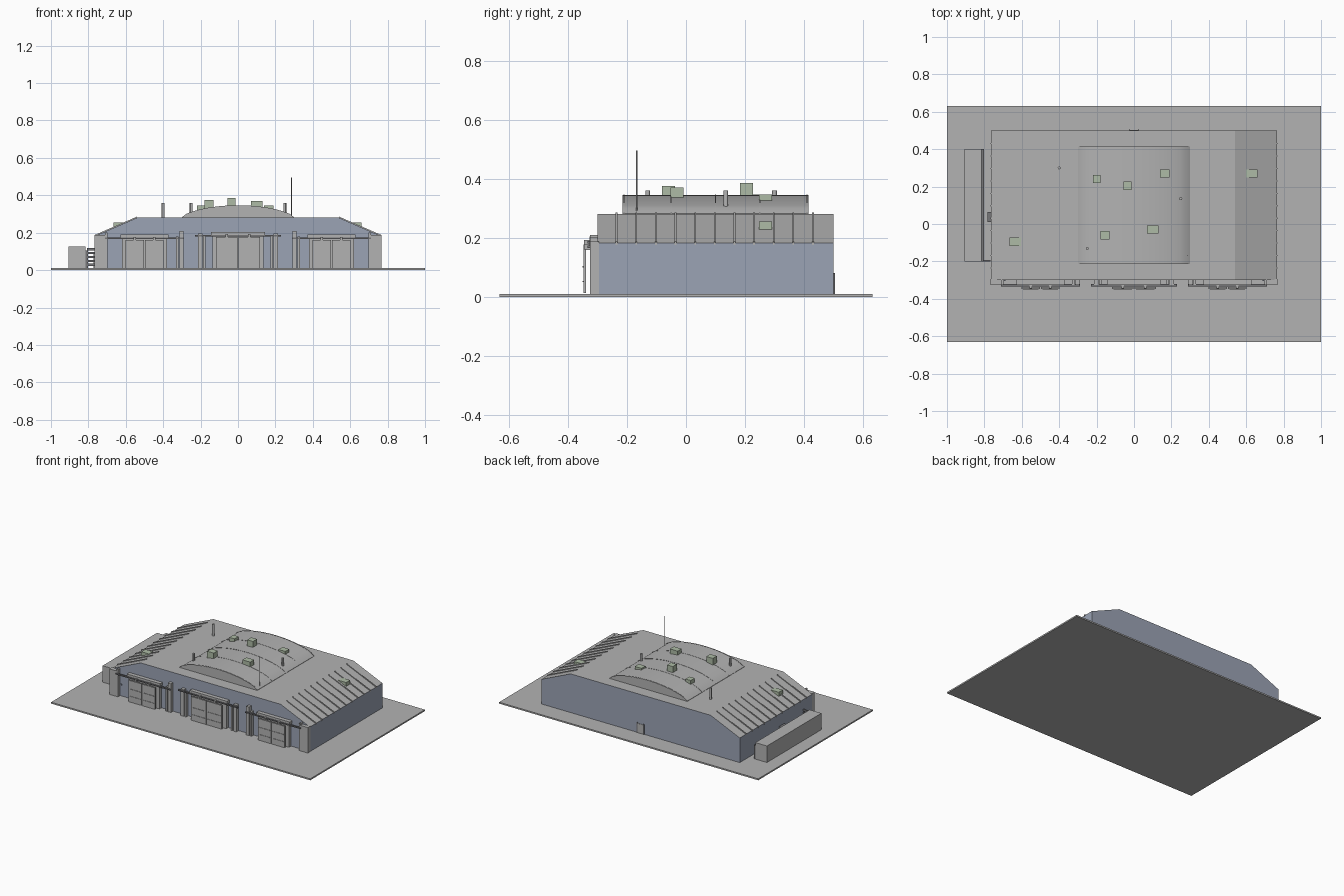
import bpy, math
from mathutils import Matrix, Vector


def mat(name, rgb):
    m = bpy.data.materials.new(name)
    m.diffuse_color = (*rgb, 1)
    return m


GREY = mat("grey concrete", (0.45, 0.45, 0.45))
BLUE = mat("blue grey cladding", (0.33, 0.37, 0.46))
GREEN = mat("pale green metal", (0.42, 0.50, 0.38))
DARK = mat("dark steel", (0.18, 0.18, 0.19))


def mesh(name, verts, faces, *mats):
    me = bpy.data.meshes.new(name)
    me.from_pydata(verts, [], faces)
    for m in mats:
        me.materials.append(m)
    ob = bpy.data.objects.new(name, me)
    bpy.context.collection.objects.link(ob)
    return ob


def box(name, x0, x1, y0, y1, z0, z1, m=GREY):
    v = [(x, y, z) for x in (x0, x1) for y in (y0, y1) for z in (z0, z1)]
    f = [(0, 1, 3, 2), (4, 6, 7, 5), (0, 4, 5, 1), (2, 3, 7, 6), (0, 2, 6, 4), (1, 5, 7, 3)]
    return mesh(name, v, f, m)


def prism(name, profile, y0, y1, *mats):
    """Extrude a counter-clockwise x-z profile along y."""
    n = len(profile)
    v = [(x, y, z) for y in (y0, y1) for x, z in profile]
    f = [tuple(range(n)), tuple(reversed(range(n, 2 * n)))]
    f += [(i, i + n, (i + 1) % n + n, (i + 1) % n) for i in range(n)]
    return mesh(name, v, f, *mats)


def post(name, x, y, z0, z1, r, m=GREY):
    bpy.ops.mesh.primitive_cylinder_add(vertices=12, radius=r, depth=z1 - z0,
                                        location=(x, y, (z0 + z1) / 2))
    ob = bpy.context.object
    ob.name = name
    ob.data.materials.append(m)
    bpy.ops.object.shade_smooth_by_angle()


# Ground slab
box("ground_slab", -1, 1, -0.632, 0.632, 0, 0.01)

# Hall with sloped roof: upward faces are grey, walls and gables blue
hall = prism("hall", [(-0.765, 0.01), (0.765, 0.01), (0.765, 0.182), (0.54, 0.28),
                      (-0.54, 0.28), (-0.765, 0.182)], -0.30, 0.50, GREY, BLUE)
for p in hall.data.polygons:
    p.material_index = 0 if p.normal.z > 0.3 else 1

# Curved raised roof with thin seams
def arc(r_add=0.0):
    pts = []
    for i in range(25):
        x = 0.30 - 0.6 * i / 24
        pts.append((x, 0.282 + 0.063 * (1 - (x / 0.30) ** 2) ** 0.7 + r_add))
    return [(-0.30, 0.275), (0.30, 0.275)] + pts

bpy.context.view_layer.objects.active = None
dome = prism("curved_roof", arc(), -0.215, 0.415, GREY)
seams = [prism("roof_seam", arc(0.0015), y - 0.002, y + 0.002, GREY)
         for y in (-0.21, -0.05, 0.1, 0.25, 0.41)]
for ob in [dome] + seams:
    bpy.ops.object.select_all(action='DESELECT')
    ob.select_set(True)
    bpy.context.view_layer.objects.active = ob
    bpy.ops.object.shade_smooth_by_angle()

# Ribs along both roof slopes
for s in (-1, 1):
    for i in range(11):
        y = -0.235 + 0.0665 * i
        prof = [(0.54, 0.275), (0.768, 0.176), (0.768, 0.187), (0.54, 0.286)]
        if s < 0:
            prof = [(-x, z) for x, z in reversed(prof)]
        prism("slope_rib", prof, y - 0.003, y + 0.003, GREY)

# Roof equipment boxes: centre x, y, half width, bottom, top
for x, y, h, z0, z1 in [(-0.20, 0.24, 0.02, 0.30, 0.346), (-0.035, 0.205, 0.022, 0.33, 0.386),
                        (0.165, 0.27, 0.026, 0.30, 0.346), (-0.155, -0.06, 0.025, 0.31, 0.375),
                        (0.10, -0.03, 0.03, 0.32, 0.37), (0.63, 0.27, 0.03, 0.21, 0.255),
                        (-0.635, -0.095, 0.03, 0.21, 0.255)]:
    box("roof_unit", x - h, x + h, y - 0.022, y + 0.022, z0, z1, GREEN)

# Vent pipes and mast
for x, y, z0 in [(-0.40, 0.30, 0.275), (0.25, 0.135, 0.29), (-0.25, -0.13, 0.29)]:
    post("vent_pipe", x, y, z0, 0.36, 0.008)
post("mast", 0.285, -0.167, 0.28, 0.495, 0.0025)

# Three front bays: centre, door half width, door top, rail half length, rail height
for cx, hw, top, rl, rz in [(-0.5, 0.12, 0.185, 0.212, 0.17), (0, 0.136, 0.2, 0.23, 0.185),
                            (0.5, 0.12, 0.185, 0.212, 0.17)]:
    box("door_frame", cx - hw, cx + hw, -0.322, -0.295, 0.01, top)
    box("door_header", cx - hw - 0.008, cx + hw + 0.008, -0.327, -0.295, top - 0.015, top + 0.005)
    box("door_rail", cx - rl, cx + rl, -0.333, -0.322, rz - 0.004, rz + 0.004, DARK)
    for s in (-1, 1):
        a, b = sorted((cx + s * 0.002, cx + s * (hw - 0.018)))
        box("door_leaf", a, b, -0.348, -0.338, 0.012, rz - 0.008)
        for z in (0.05, 0.10):
            box("door_batten", a + 0.008, b - 0.008, -0.351, -0.348, z, z + 0.004)
        m = (a + b) / 2
        box("door_hanger", m - 0.006, m + 0.006, -0.345, -0.325, rz - 0.012, rz + 0.008)

# Front pillars and corner columns
for s in (-1, 1):
    for c, w, top in [(0.203, 0.012, 0.195), (0.18, 0.006, 0.18), (0.302, 0.011, 0.21),
                      (0.325, 0.006, 0.18), (0.737, 0.029, 0.188), (0.705, 0.006, 0.2)]:
        box("front_pillar", s * c - w, s * c + w, -0.325, -0.295, 0.01, top)
    box("wall_lamp", s * 0.69 - 0.004, s * 0.69 + 0.004, -0.306, -0.298, 0.085, 0.095, BLUE)

# Side annex with slatted back
box("annex", -0.905, -0.815, -0.20, 0.40, 0.01, 0.125)
box("annex_back", -0.815, -0.803, -0.20, 0.40, 0.01, 0.105, DARK)
for i in range(5):
    z = 0.022 + 0.021 * i
    box("annex_slat", -0.806, -0.768, -0.20, -0.192, z, z + 0.012, DARK)

# Rear and side service doors with thin frames
box("rear_door", -0.022, 0.022, 0.499, 0.503, 0.01, 0.075)
for s in (-1, 1):
    box("rear_door_jamb", s * 0.025 - 0.003, s * 0.025 + 0.003, 0.499, 0.505, 0.01, 0.08, DARK)
box("side_door", -0.772, -0.764, 0.015, 0.06, 0.01, 0.09)
box("side_door_hood", -0.782, -0.764, 0.01, 0.065, 0.09, 0.096, DARK)
